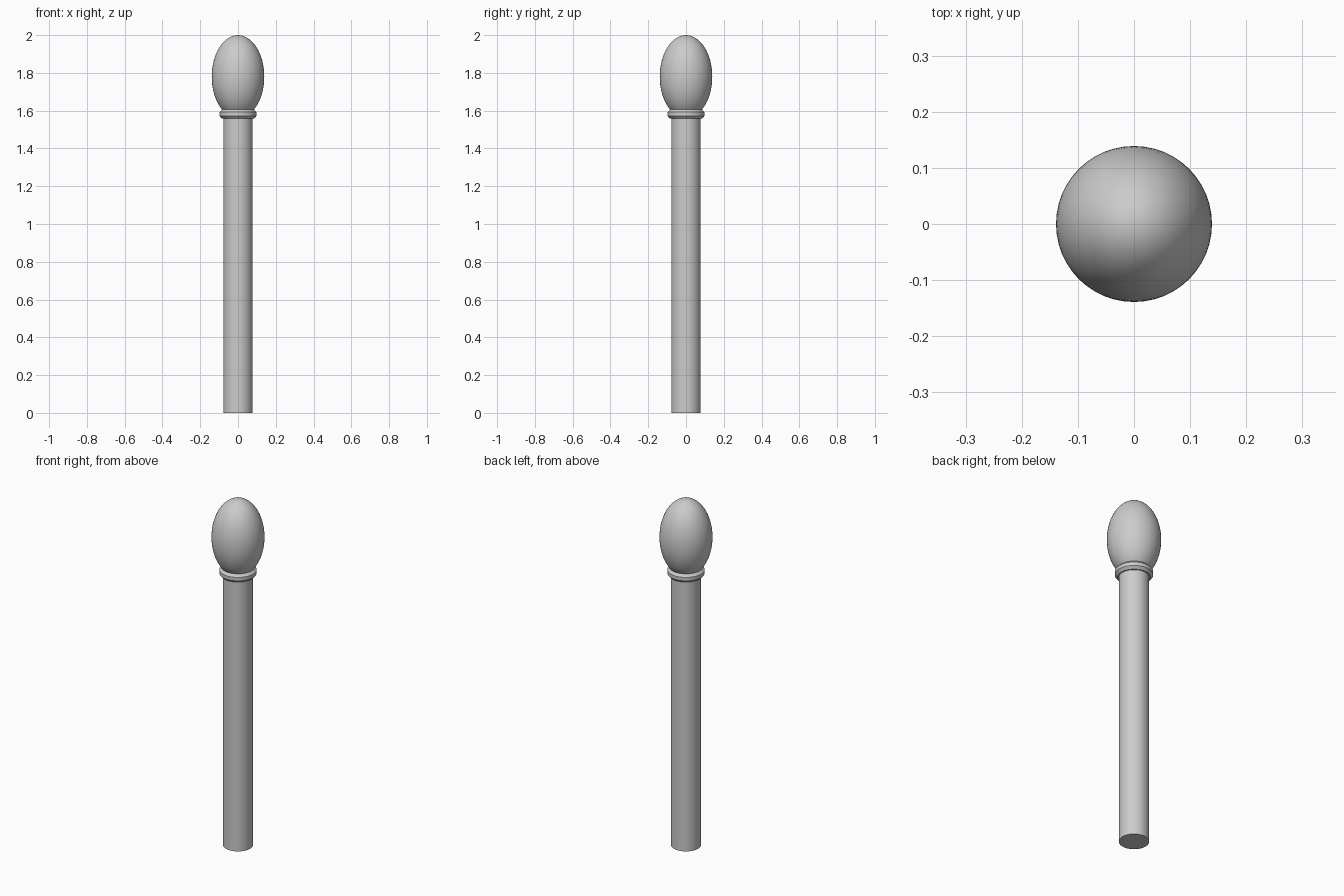
import bpy, math

if "Cube" in bpy.data.objects:
    bpy.data.objects.remove(bpy.data.objects["Cube"])


def finish(name):
    ob = bpy.context.object
    ob.name = name
    bpy.ops.object.transform_apply(location=True, rotation=True, scale=True)
    bpy.ops.object.shade_smooth_by_angle(angle=math.radians(30))
    return ob


# Straight round shaft
bpy.ops.mesh.primitive_cylinder_add(vertices=32, radius=0.078, depth=1.58,
                                    location=(0, 0, 0.79))
finish("shaft")

# Egg-shaped head
bpy.ops.mesh.primitive_uv_sphere_add(segments=48, ring_count=32, radius=1,
                                     location=(0, 0, 1.78))
bpy.context.object.scale = (0.139, 0.139, 0.22)
finish("head")

# Collar ring: octagonal section spun around the shaft
bpy.ops.mesh.primitive_torus_add(major_segments=48, minor_segments=8,
                                 major_radius=0.075, minor_radius=0.025,
                                 location=(0, 0, 1.582))
collar = bpy.context.object
for v in collar.data.vertices:
    # turn the section by half a step so its faces sit flat
    a = math.atan2(v.co.y, v.co.x)
    t = math.atan2(v.co.z, math.hypot(v.co.x, v.co.y) - 0.075) + math.pi / 8
    r = 0.075 + 0.025 * math.cos(t)
    v.co = (r * math.cos(a), r * math.sin(a), 0.026 * math.sin(t))
finish("collar")
